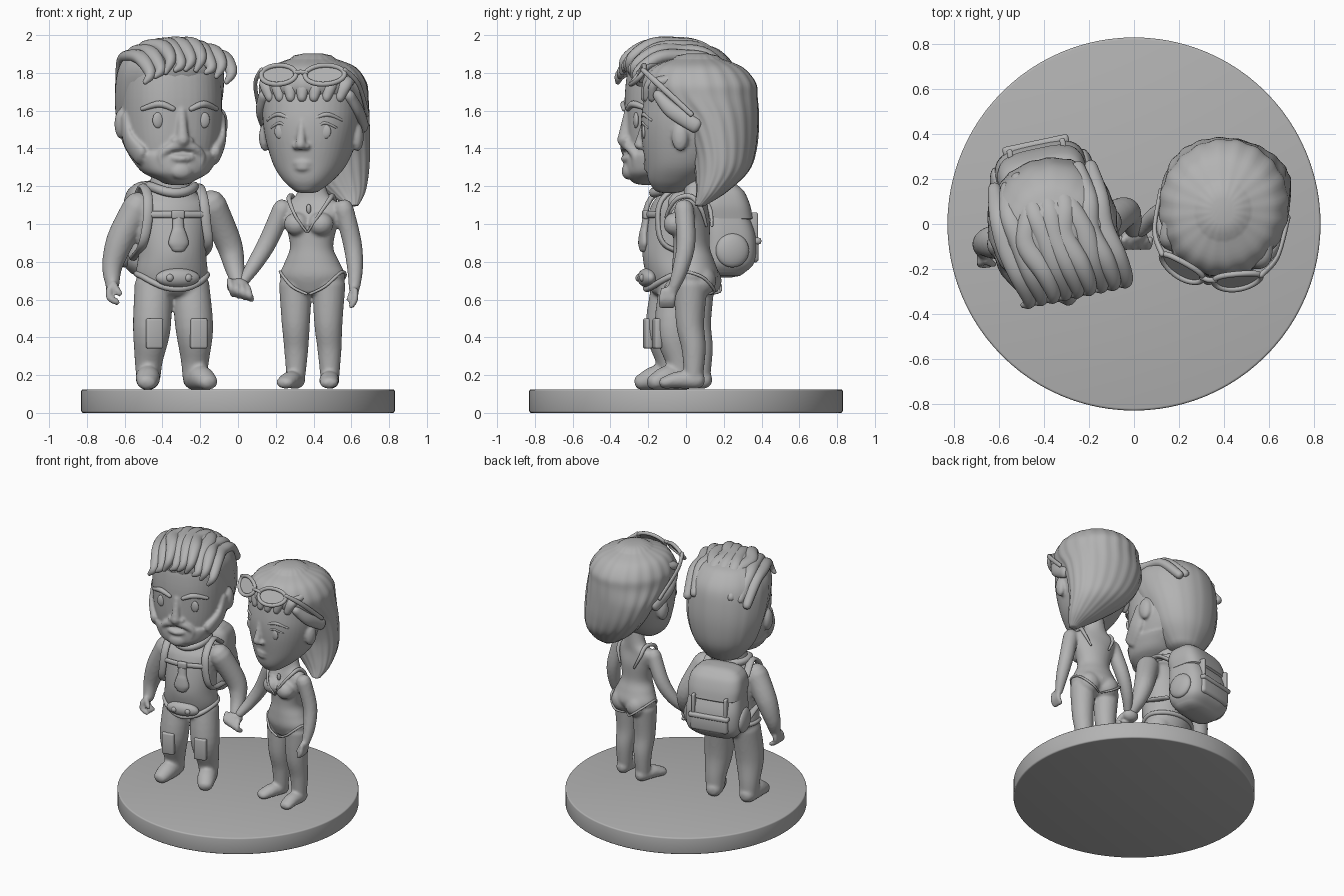
import bpy, bmesh
from math import sin, cos, pi, radians, copysign
from mathutils import Vector, Matrix

if "Cube" in bpy.data.objects:
    bpy.data.objects.remove(bpy.data.objects["Cube"])

clay = bpy.data.materials.new("clay_grey")
clay.use_nodes = True
grey = (.45, .45, .45, 1)
clay.diffuse_color = grey
clay.node_tree.nodes["Principled BSDF"].inputs["Base Color"].default_value = grey

AXIS_X, AXIS_Y, AXIS_Z = Vector((1, 0, 0)), Vector((0, 1, 0)), Vector((0, 0, 1))


def figure_frame(x, y, yaw):
    return Matrix.Translation((x, y, 0)) @ Matrix.Rotation(radians(yaw), 4, "Z")


MAN, WOMAN = figure_frame(-.35, -.06, 12), figure_frame(.39, .03, -12)


def spline(points, closed, steps=5):
    """Catmull-Rom interpolation of position and radii together."""
    count, result = len(points), []
    pick = lambda i: points[i % count] if closed else points[min(max(i, 0), count - 1)]
    for i in range(count if closed else count - 1):
        a, b, c, d = (pick(i + k) for k in (-1, 0, 1, 2))
        for j in range(steps):
            t = j / steps
            result.append(b + (c - a) * (t / 2) + (a * 2 - b * 5 + c * 4 - d) * (t * t / 2)
                          + (b * 3 - a - c * 3 + d) * (t ** 3 / 2))
    return result if closed else result + [points[-1]]


def tube(bm, points, closed=False, flat=False, ref=AXIS_X, power=2, waves=0, depth=0,
         both=False, sides=24):
    """Loft of (x, y, z, rx, ry) sections; flat keeps every section horizontal."""
    if both:
        mirrored = [(-p[0],) + tuple(p[1:]) for p in points]
        tube(bm, mirrored, closed, flat, ref, power, waves, depth, False, sides)
    path = spline([Vector(p if len(p) == 5 else tuple(p) + (p[3],)) for p in points], closed)
    last, rings = len(path) - 1, []
    for i, p in enumerate(path):
        before = path[i - 1 if closed else max(i - 1, 0)]
        after = path[(i + 1) % len(path) if closed else min(i + 1, last)]
        along = AXIS_Z if flat else (after.xyz - before.xyz).normalized()
        rings.append((p.xyz, p[3], p[4], along))
    if not closed:
        # Rounded ends
        for end, sign in ((0, -1), (-1, 1)):
            c, rx, ry, along = rings[end]
            reach = min(rx, ry) * (.25 if flat else 1) * sign
            for a in (radians(35), radians(65)):
                extra = (c + along * reach * sin(a), rx * cos(a), ry * cos(a), along)
                rings.insert(0 if sign < 0 else len(rings), extra)
    loops = []
    for c, rx, ry, along in rings:
        u = (ref - along * ref.dot(along)).normalized()
        v = along.cross(u)
        loop = []
        for k in range(sides):
            a = 2 * pi * k / sides
            r = 1 + depth * cos(waves * a)
            x = copysign(abs(cos(a)) ** (2 / power), cos(a)) * rx * r
            y = copysign(abs(sin(a)) ** (2 / power), sin(a)) * ry * r
            loop.append(bm.verts.new(c + u * x + v * y))
        loops.append(loop)
    for i in range(len(loops) if closed else len(loops) - 1):
        low, high = loops[i], loops[(i + 1) % len(loops)]
        for k in range(sides):
            n = (k + 1) % sides
            bm.faces.new((low[k], low[n], high[n], high[k]))
    if not closed:
        bm.faces.new(loops[0][::-1])
        bm.faces.new(loops[-1])


def stack(bm, sections, **options):
    """Horizontal sections written as (z, centre y, rx, ry)."""
    tube(bm, [(0, y, z, rx, ry) for z, y, rx, ry in sections], flat=True, sides=48, **options)


def blob(bm, centre, size, both=False):
    for s in (1, -1) if both else (1,):
        place = Matrix.Translation((centre[0] * s, centre[1], centre[2]))
        bmesh.ops.create_uvsphere(bm, u_segments=24, v_segments=14, radius=1,
                                  matrix=place @ Matrix.Diagonal((*size, 1)))


def block(bm, centre, size, bevel=.012, both=False):
    for s in (1, -1) if both else (1,):
        place = Matrix.Translation((centre[0] * s, centre[1], centre[2]))
        made = bmesh.ops.create_cube(bm, size=1, matrix=place @ Matrix.Diagonal((*size, 1)))
        edges = list({e for v in made["verts"] for e in v.link_edges})
        bmesh.ops.bevel(bm, geom=edges, offset=bevel, segments=3, affect="EDGES", profile=.5)


def band(y, z, rx, ry, thick, dip=0):
    """Closed loop around the body, dipping at the front."""
    turn = [2 * pi * k / 16 for k in range(16)]
    return [(rx * cos(a), y + ry * sin(a), z - dip * max(0, -sin(a)) ** 2, thick) for a in turn]


def finish(name, bm, frame=Matrix(), voxel=0):
    bmesh.ops.recalc_face_normals(bm, faces=bm.faces[:])
    mesh = bpy.data.meshes.new(name)
    bm.to_mesh(mesh)
    bm.free()
    mesh.materials.append(clay)
    mesh.shade_smooth()
    mesh.set_sharp_from_angle(angle=radians(50))
    obj = bpy.data.objects.new(name, mesh)
    bpy.context.scene.collection.objects.link(obj)
    obj.matrix_world = frame
    if voxel:
        # Fuse overlapping volumes into one sculpted skin
        fuse = obj.modifiers.new("fuse", "REMESH")
        fuse.mode, fuse.voxel_size, fuse.use_smooth_shade = "VOXEL", voxel, True
        relax = obj.modifiers.new("relax", "SMOOTH")
        relax.factor, relax.iterations = .5, 4


def arm(bm, frame, points):
    """Arm given in scene space."""
    local = frame.inverted()
    tube(bm, [(*(local @ Vector(p[:3])), p[3]) for p in points])


# Round base
bm = bmesh.new()
bmesh.ops.create_cone(bm, cap_ends=True, segments=96, radius1=.83, radius2=.83, depth=.125,
                      matrix=Matrix.Translation((0, 0, .0625)))
rim = [e for e in bm.edges if e.calc_face_angle() > 1]
bmesh.ops.bevel(bm, geom=rim, offset=.01, segments=3, affect="EDGES", profile=.5)
finish("round_base", bm)

# Man: torso, legs, feet, arms
bm = bmesh.new()
stack(bm, [(.64, 0, .15, .12), (.73, 0, .19, .15), (.85, -.01, .18, .16), (1, 0, .19, .15),
           (1.1, .01, .2, .13), (1.17, .02, .13, .1), (1.28, .02, .1, .1)])
tube(bm, [(.1, 0, .68, .1), (.115, -.03, .45, .1), (.125, 0, .28, .075), (.125, .01, .19, .065)], both=True)
tube(bm, [(.125, .03, .18, .06), (.145, -.07, .185, .065), (.165, -.14, .165, .055, .045)], both=True)
arm(bm, MAN, [(-.53, -.09, 1.09, .08), (-.62, -.08, .92, .075), (-.665, -.09, .78, .055),
              (-.665, -.12, .68, .038)])
arm(bm, MAN, [(-.14, -.02, 1.1, .08), (-.05, .05, .9, .07), (-.02, .03, .78, .055), (0, -.03, .69, .038)])
for i in range(4):
    y = -.17 + i * .025
    arm(bm, MAN, [(-.68, y, .66, .018), (-.68, y - .01, .61, .018), (-.64, y - .01, .585, .016)])
arm(bm, MAN, [(-.66, -.16, .68, .02), (-.625, -.18, .63, .016)])
finish("man_body", bm, MAN, .011)

# Clasped hands between the pair
bm = bmesh.new()
blob(bm, (0, -.04, .67), (.06, .05, .045))
for i in range(4):
    x = -.045 + i * .032
    tube(bm, [(x, -.07, .7 - i * .012, .017), (x + .01, -.1, .66 - i * .012, .018),
              (x + .02, -.07, .625 - i * .008, .016)])
finish("clasped_hands", bm, voxel=.008)

# Man: head with nose, ears and beard
bm = bmesh.new()
stack(bm, [(1.23, -.12, .09, .09), (1.28, -.08, .17, .16), (1.37, -.02, .225, .23), (1.5, .03, .26, .29),
           (1.7, .03, .265, .29), (1.85, .03, .24, .26), (1.93, .03, .15, .16)], power=2.3)
stack(bm, [(1.225, -.14, .08, .09), (1.27, -.1, .17, .165), (1.33, -.06, .215, .21),
           (1.37, -.03, .235, .235)], power=2.3)
tube(bm, [(.262, -.02, 1.56, .02, .05), (.25, -.08, 1.44, .025, .06), (.2, -.16, 1.36, .03, .06)], both=True)
tube(bm, [(0, -.25, 1.6, .022), (0, -.268, 1.5, .028), (0, -.275, 1.445, .036)])
blob(bm, (.036, -.262, 1.44), (.026, .026, .022), both=True)
tube(bm, [(0, -.265, 1.415, .022), (.06, -.258, 1.405, .024), (.11, -.235, 1.36, .022),
          (.1, -.235, 1.31, .018)], both=True)
tube(bm, [(-.05, -.26, 1.35, .016), (0, -.272, 1.345, .018), (.05, -.26, 1.35, .016)], ref=AXIS_Z)
blob(bm, (0, -.25, 1.28), (.06, .035, .045))
blob(bm, (.27, .02, 1.53), (.035, .05, .08), both=True)
finish("man_head", bm, MAN, .009)

# Man: eyes and brows
bm = bmesh.new()
blob(bm, (.125, -.236, 1.55), (.03, .014, .042), both=True)
tube(bm, [(.05, -.262, 1.61, .014), (.12, -.248, 1.635, .018), (.2, -.193, 1.61, .012)], both=True, ref=AXIS_Z)
finish("man_eyes_and_brows", bm, MAN)

# Man: swept hair
bm = bmesh.new()
stack(bm, [(1.28, .15, .13, .11), (1.4, .14, .22, .19), (1.55, .12, .27, .235), (1.7, .07, .288, .28),
           (1.83, .03, .275, .29), (1.92, .02, .21, .22), (1.95, .02, .12, .14)], waves=18, depth=.012)
for i in range(-4, 5):
    x = i * .055
    drop = x * x * 1.4
    wave = .02 * sin(i * 2.3)
    tube(bm, [(x, .27 + wave, 1.8 - drop, .03), (x + wave, .14, 1.93 - drop, .045, .035),
              (x - wave, 0, 1.955 - drop, .05, .036), (x + .03, -.14, 1.945 - drop + wave / 2, .045, .036),
              (x + .05, -.25, 1.87 - drop + wave, .03), (x + .02, -.265, 1.82 - drop, .014)])
finish("man_hair", bm, MAN)

# Man: collar, belt with pouch, knee patches
bm = bmesh.new()
tube(bm, band(.01, 1.2, .12, .12, .025, .035), closed=True, ref=AXIS_Z, sides=12)
tube(bm, band(0, .735, .188, .15, .016, .08), closed=True, ref=AXIS_Z, sides=12)
blob(bm, (0, -.15, .715), (.12, .045, .05))
blob(bm, (.05, -.185, .715), (.02, .016, .02), both=True)
block(bm, (.12, -.12, .42), (.09, .04, .16), both=True)
finish("man_collar_belt_patches", bm, MAN)

# Man: harness straps, buckle and hanging flask
bm = bmesh.new()
tube(bm, [(.16, .14, 1.13, .026, .014), (.15, .02, 1.2, .026, .014), (.15, -.1, 1.13, .026, .014),
          (.16, -.125, 1, .026, .014), (.18, -.08, .88, .024, .014), (.18, .14, .82, .022, .014)], both=True)
tube(bm, [(-.16, -.12, 1.05, .012, .018), (0, -.15, 1.05, .012, .018), (.16, -.12, 1.05, .012, .018)], ref=AXIS_Y)
block(bm, (0, -.158, 1.05), (.07, .03, .05))
tube(bm, [(0, -.155, 1.03, .03, .018), (0, -.162, .98, .032, .02), (0, -.168, .95, .042, .022),
          (0, -.17, .9, .055, .025), (0, -.17, .87, .04, .02)])
finish("man_harness", bm, MAN)

# Backpack: bag, lid, pockets
bm = bmesh.new()
stack(bm, [(.74, .26, .16, .1), (.8, .27, .2, .145), (.93, .27, .205, .15), (1.05, .25, .19, .13),
           (1.16, .23, .17, .1)], power=3.5)
stack(bm, [(1.03, .265, .195, .14), (1.1, .25, .2, .14), (1.17, .24, .185, .12), (1.21, .23, .15, .09)], power=3.5)
block(bm, (0, .405, .86), (.28, .05, .13), .022)
block(bm, (0, .418, .91), (.3, .045, .035), .014)
block(bm, (.12, .4, .98), (.025, .05, .16), .008, both=True)
blob(bm, (.2, .27, .86), (.035, .09, .09), both=True)
finish("backpack", bm, MAN)

# Woman: body
bm = bmesh.new()
stack(bm, [(.64, .01, .12, .08), (.72, .02, .175, .12), (.8, .01, .145, .11), (.88, 0, .115, .095),
           (1, 0, .14, .095), (1.09, .01, .165, .07), (1.15, .02, .09, .06), (1.25, .02, .06, .06)])
blob(bm, (.065, -.075, 1), (.068, .062, .062), both=True)
blob(bm, (.07, .075, .7), (.08, .07, .08), both=True)
tube(bm, [(.09, .015, .68, .088), (.088, .01, .48, .075), (.09, .03, .34, .064), (.092, .03, .19, .05)], both=True)
tube(bm, [(.092, .045, .175, .048), (.105, -.05, .175, .052, .045), (.12, -.12, .16, .048, .032)], both=True)
arm(bm, WOMAN, [(.235, .05, 1.08, .052), (.16, .06, .91, .05), (.09, .03, .79, .042), (.03, -.03, .7, .03)])
arm(bm, WOMAN, [(.56, -.01, 1.08, .052), (.605, 0, .9, .05), (.62, -.03, .76, .042), (.615, -.07, .65, .028)])
for i in range(4):
    y = -.12 + i * .02
    arm(bm, WOMAN, [(.62, y, .65, .016), (.62, y - .01, .6, .016), (.6, y - .01, .565, .014)])
arm(bm, WOMAN, [(.61, -.1, .65, .018), (.585, -.12, .6, .013)])
finish("woman_body", bm, WOMAN, .01)

# Woman: swimsuit trim and pendant
bm = bmesh.new()
tube(bm, [(.005, -.115, .96, .006), (.06, -.125, 1.04, .008), (.11, -.06, 1.13, .012), (.11, .02, 1.145, .014),
          (.11, .075, 1.08, .012), (.07, .095, .99, .007)], both=True)
tube(bm, [(.01, -.085, .63, .007), (.09, -.083, .67, .008), (.165, -.02, .745, .008), (.16, .09, .72, .008),
          (.08, .14, .65, .008), (.01, .1, .63, .006)], both=True)
blob(bm, (0, -.075, 1.08), (.013, .012, .025))
finish("woman_swimsuit_trim", bm, WOMAN)

# Woman: head with nose, lips and ears
bm = bmesh.new()
stack(bm, [(1.18, -.12, .07, .08), (1.23, -.09, .13, .14), (1.32, -.04, .195, .205), (1.47, 0, .245, .265),
           (1.6, .01, .26, .27), (1.75, .03, .25, .25), (1.84, .03, .15, .15)], power=2.2)
tube(bm, [(0, -.25, 1.56, .016), (0, -.27, 1.47, .022), (0, -.282, 1.42, .029)])
blob(bm, (.026, -.265, 1.41), (.022, .022, .018), both=True)
for z, width in ((1.32, .09), (1.295, .07)):
    tube(bm, [(-width, -.205, z, .01), (0, -.243, z + .004, .018), (width, -.205, z, .01)], ref=AXIS_Z)
blob(bm, (.25, -.01, 1.46), (.032, .045, .075), both=True)
finish("woman_head", bm, WOMAN, .009)

# Woman: eyes, lashes and brows
bm = bmesh.new()
blob(bm, (.12, -.229, 1.49), (.033, .014, .04), both=True)
tube(bm, [(.08, -.245, 1.51, .006), (.12, -.238, 1.535, .008), (.175, -.2, 1.51, .006)], both=True, ref=AXIS_Z)
tube(bm, [(.05, -.252, 1.55, .008), (.13, -.23, 1.58, .012), (.2, -.175, 1.55, .007)], both=True, ref=AXIS_Z)
finish("woman_eyes_and_brows", bm, WOMAN)

# Woman: long swept-back hair, lower end drifting to her left
bm = bmesh.new()
tube(bm, [(.2, .09, 1.1, .035, .03), (.15, .14, 1.17, .11, .08), (.08, .18, 1.28, .19, .14),
          (.03, .18, 1.4, .245, .17), (0, .14, 1.55, .28, .215), (0, .06, 1.67, .287, .29),
          (0, .04, 1.75, .28, .3), (0, .03, 1.83, .225, .24), (0, .03, 1.875, .12, .13)],
     flat=True, sides=96, waves=20, depth=.012)
for i in range(-3, 4):
    x = i * .07
    y = -.245 + x * x * 1.7
    tube(bm, [(x * .9, y, 1.67, .025), (x, y + .02, 1.74, .04, .03), (x, y + .1, 1.81 - x * x, .04, .03),
              (x * .9, .02, 1.865 - x * x, .035, .02)])
tube(bm, [(.23, -.13, 1.68, .03), (.265, -.05, 1.6, .025, .04), (.265, .08, 1.52, .025, .04)], both=True)
finish("woman_hair", bm, WOMAN)

# Sunglasses pushed up on the hair
bm = bmesh.new()
rim = []
for k in range(16):
    a = 2 * pi * k / 16
    x, rise = .125 + .1 * cos(a), .05 * sin(a)
    rim.append((x, -.285 + .7 * rise + 1.2 * x * x, 1.79 + rise, .013))
tube(bm, rim, closed=True, ref=Vector((.2, -1, .6)), sides=12, both=True)
for s in (1, -1):
    lens = bm.faces.new([bm.verts.new((p[0] * s, p[1], p[2])) for p in rim])
tube(bm, [(-.03, -.28, 1.8, .012), (0, -.285, 1.805, .012), (.03, -.28, 1.8, .012)], ref=AXIS_Z)
tube(bm, [(.225, -.215, 1.815, .013), (.28, -.12, 1.74, .01, .016), (.29, .06, 1.58, .01, .014)], both=True)
finish("sunglasses", bm, WOMAN)
